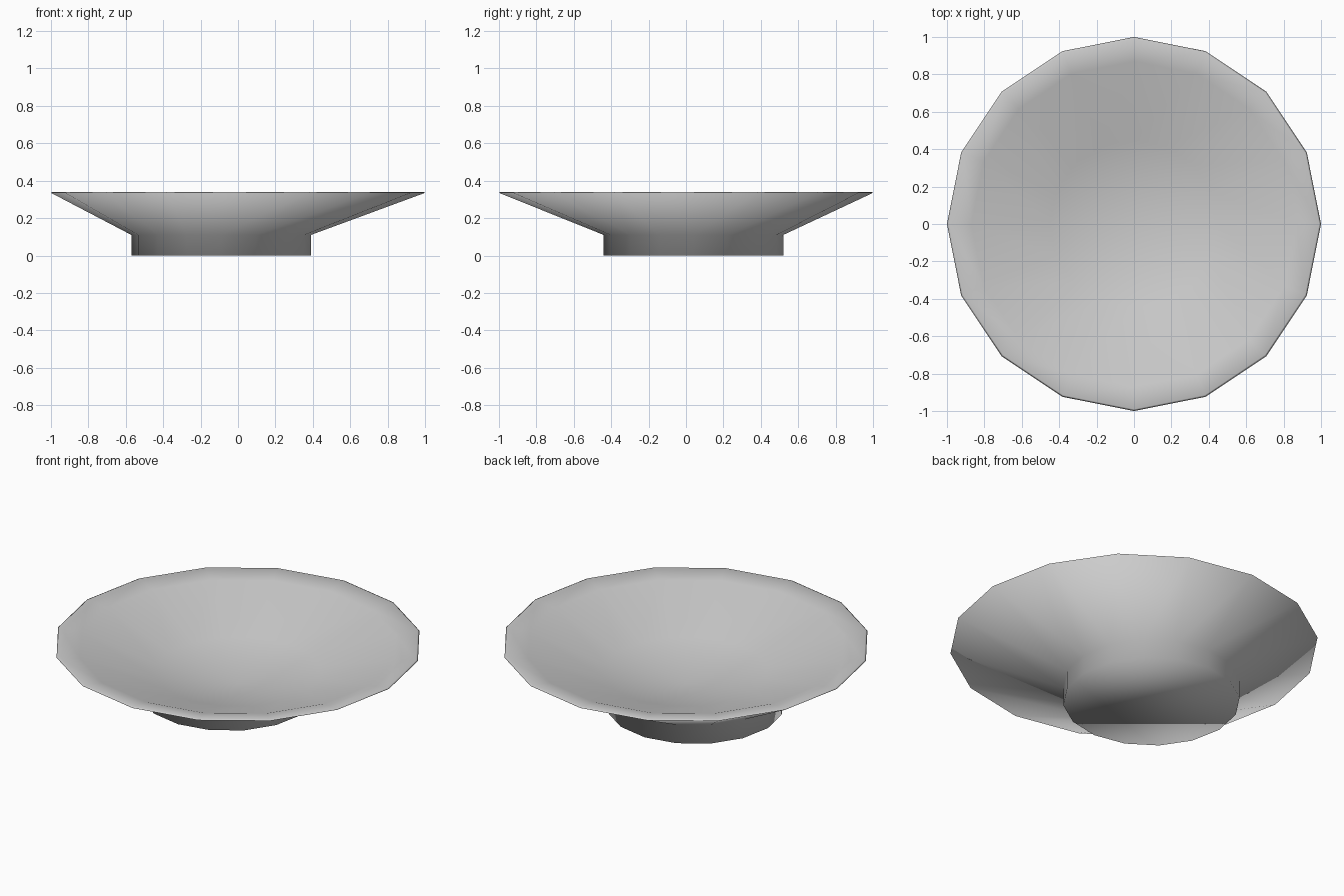
import bpy, bmesh
from math import cos, sin, tau

if "Cube" in bpy.data.objects:
    bpy.data.objects.remove(bpy.data.objects["Cube"])

SIDES = 16
FOOT = (-0.09, 0.04)   # the foot sits off-centre under the dish

bm = bmesh.new()


def ring(radius, z, centre=(0, 0)):
    return [bm.verts.new((centre[0] + radius * cos(tau * i / SIDES),
                          centre[1] + radius * sin(tau * i / SIDES), z))
            for i in range(SIDES)]


# Outside of foot and dish, thin rim, then the hollow inside
rings = [
    ring(0.48, 0.0, FOOT),
    ring(0.48, 0.11, FOOT),
    ring(1.0, 0.335),
    ring(0.99, 0.34),
    ring(0.87, 0.32),
    ring(0.45, 0.17),
]
for a, b in zip(rings, rings[1:]):
    for i in range(SIDES):
        j = (i + 1) % SIDES
        bm.faces.new((a[i], a[j], b[j], b[i]))

# Flat underside of the foot
bm.faces.new(rings[0][::-1])

# Inside closes to a shallow point
tip = bm.verts.new((0, 0, 0.10))
for i in range(SIDES):
    bm.faces.new((rings[-1][i], rings[-1][(i + 1) % SIDES], tip))

bmesh.ops.recalc_face_normals(bm, faces=bm.faces[:])
for f in bm.faces:
    f.smooth = True

mesh = bpy.data.meshes.new("footed_bowl")
bm.to_mesh(mesh)
bm.free()
bowl = bpy.data.objects.new("footed_bowl", mesh)
bpy.context.collection.objects.link(bowl)
